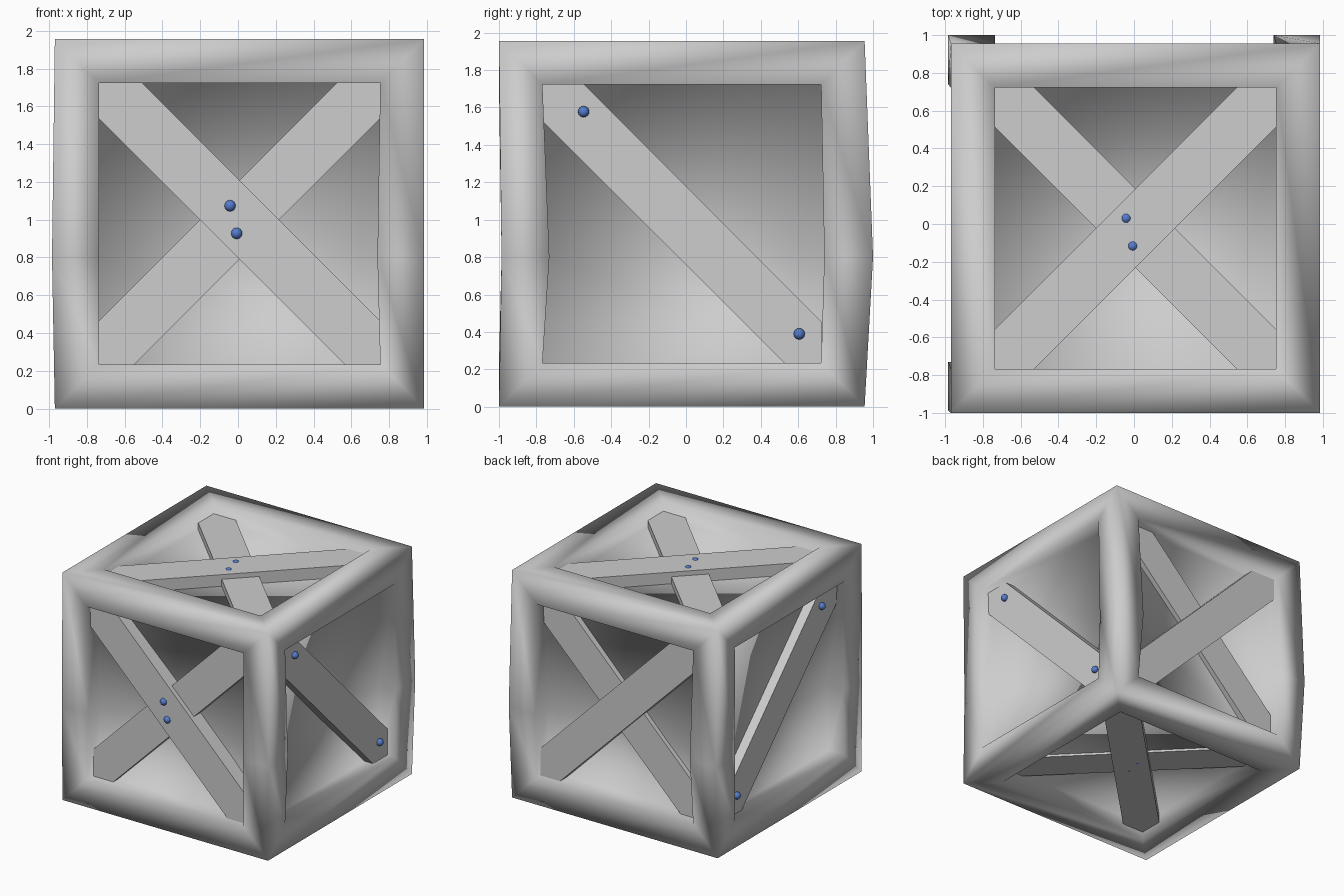
import bpy
import bmesh
from mathutils import Vector

if "Cube" in bpy.data.objects:
    bpy.data.objects.remove(bpy.data.objects["Cube"], do_unlink=True)

SIZE = 1.955
HALF = SIZE / 2
BORDER = 0.2325
OPENING = HALF - BORDER
RECESS = 0.15
CENTRE = Vector((0.008, -0.0225, HALF))


def make_material(name, colour):
    mat = bpy.data.materials.new(name)
    mat.use_nodes = True
    mat.diffuse_color = (*colour, 1)
    mat.node_tree.nodes["Principled BSDF"].inputs["Base Color"].default_value = (*colour, 1)
    return mat


grey = make_material("crate grey", (0.61, 0.61, 0.61))
blue = make_material("bolt blue", (0.09, 0.2, 0.62))


def finish(bm, name, mat, smooth):
    bmesh.ops.recalc_face_normals(bm, faces=bm.faces[:])
    for face in bm.faces:
        face.smooth = smooth
    mesh = bpy.data.meshes.new(name)
    bm.to_mesh(mesh)
    bm.free()
    mesh.materials.append(mat)
    obj = bpy.data.objects.new(name, mesh)
    bpy.context.collection.objects.link(obj)


# Crate body: a cube with a recessed panel in every face
bm = bmesh.new()
bmesh.ops.create_cube(bm, size=SIZE)
bmesh.ops.translate(bm, verts=bm.verts[:], vec=CENTRE)
panels = bm.faces[:]
bmesh.ops.inset_individual(bm, faces=panels, thickness=BORDER, use_even_offset=True)
for panel in bmesh.ops.extrude_discrete_faces(bm, faces=panels)["faces"]:
    bmesh.ops.translate(bm, verts=panel.verts[:], vec=-panel.normal * RECESS)

# Slightly warped corner posts
cut = bmesh.ops.bisect_plane(bm, geom=bm.verts[:] + bm.edges[:] + bm.faces[:],
                             plane_co=(0, 0, 0.8), plane_no=(0, 0, 1))
for v in [g for g in cut["geom_cut"] if isinstance(g, bmesh.types.BMVert)]:
    local = v.co - CENTRE
    outer_x = abs(local.x) > HALF - 0.01
    outer_y = abs(local.y) > HALF - 0.01
    if outer_x == (local.x < 0):
        v.co.x -= 0.015
    if outer_y:
        v.co.y += 0.045 if local.y > 0 else 0.014
    else:
        v.co.y += 0.017 if local.y > 0 else 0.037
finish(bm, "crate_body", grey, True)


# Each side: across, up and outward directions
X, Y, Z = Vector((1, 0, 0)), Vector((0, 1, 0)), Vector((0, 0, 1))
SIDES = {
    "front": (X, Z, -Y),
    "back": (X, Z, Y),
    "left": (Y, Z, X),
    "right": (Y, Z, -X),
    "top": (X, Y, Z),
    "bottom": (X, Y, -Z),
}


def place(side, u, v, depth):
    across, up, out = SIDES[side]
    return CENTRE + across * u + up * v + out * (HALF - depth)


# Diagonal plank with ends trimmed to the corners of the opening
def plank(side, rising, depth, name, shift=0.0):
    h, w, c = OPENING + 0.003, 0.21, shift
    outline = [(-h, -h), (w - c - h, -h), (h, h - w + c),
               (h, h), (h - w - c, h), (-h, w + c - h)]
    flip = 1 if rising else -1
    bm = bmesh.new()
    rings = [[bm.verts.new(place(side, u * flip, v, d)) for u, v in outline]
             for d in (depth, RECESS + 0.03)]
    bm.faces.new(rings[0])
    bm.faces.new(rings[1])
    for i in range(len(outline)):
        j = (i + 1) % len(outline)
        bm.faces.new((rings[0][i], rings[0][j], rings[1][j], rings[1][i]))
    finish(bm, f"{side}_{name}", grey, False)


# Round bolt heads, partly sunk into the outer plank
def bolts(side, spots, depth):
    for number, (u, v) in enumerate(spots, 1):
        bm = bmesh.new()
        bmesh.ops.create_uvsphere(bm, u_segments=14, v_segments=8, radius=0.03)
        bmesh.ops.translate(bm, verts=bm.verts[:], vec=place(side, u, v, depth))
        finish(bm, f"{side}_bolt_{number}", blue, True)


# Crossed planks on four sides
for side, outer_rising, outer, inner, shift in (
        ("front", False, 0.05, 0.09, 0.022), ("back", False, 0.05, 0.095, 0.022),
        ("top", True, 0.05, 0.09, 0), ("bottom", True, 0.075, 0.13, 0)):
    plank(side, outer_rising, outer, "outer_plank", shift)
    plank(side, not outer_rising, inner, "inner_plank", shift)

# Single planks on the left and right
for side in ("left", "right"):
    plank(side, False, 0.07, "plank", 0.015)
    bolts(side, [(-0.525, 0.6), (0.628, -0.588)], 0.06)

bolts("front", [(-0.05, 0.096), (-0.015, -0.05)], 0.053)
bolts("top", [(-0.05, 0.053), (-0.015, -0.094)], 0.068)
bolts("bottom", [(-0.015, -0.05), (0.01, 0.09)], 0.102)
